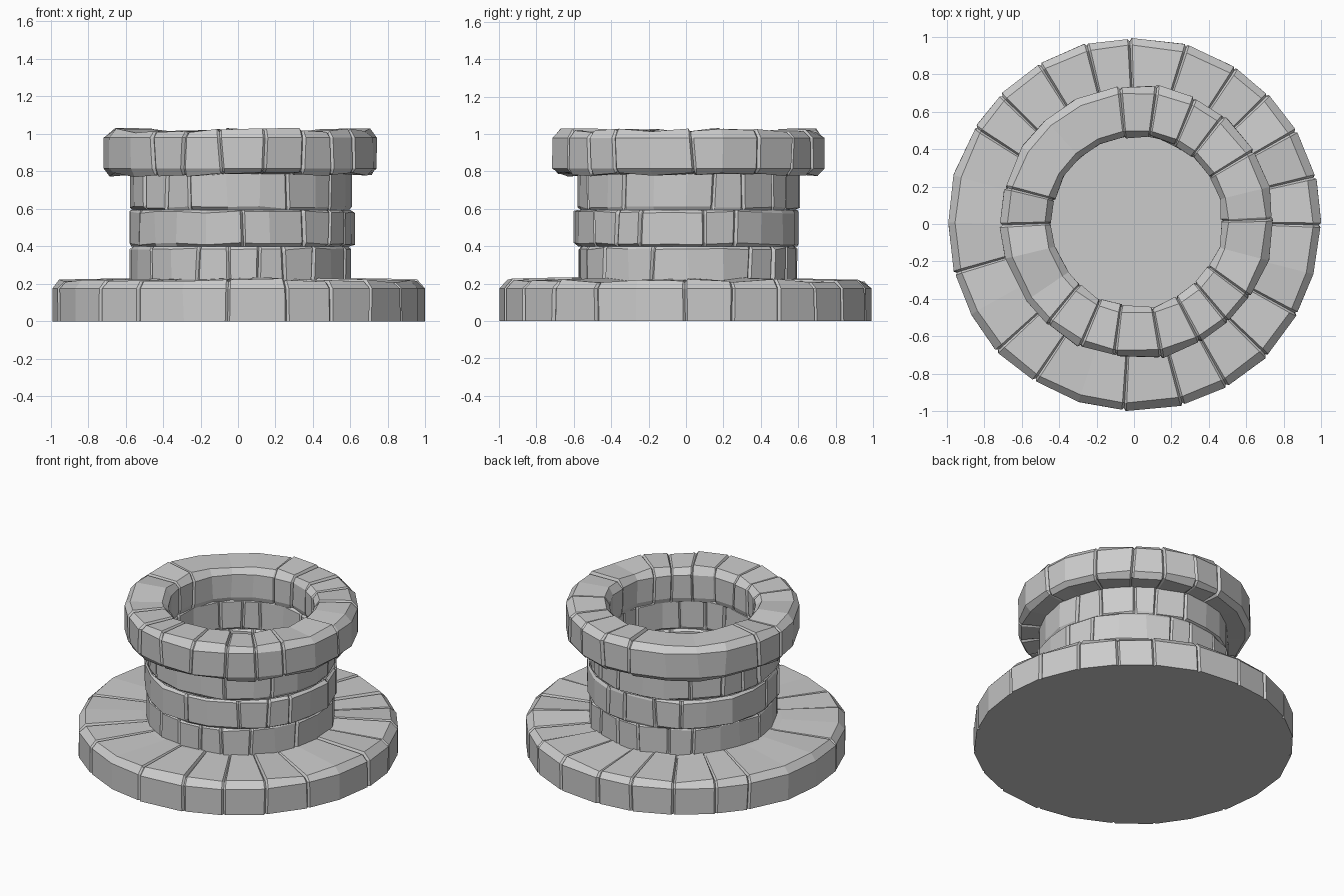
import bpy, bmesh, random
from math import sin, cos, radians, tau

if "Cube" in bpy.data.objects:
    bpy.data.objects.remove(bpy.data.objects["Cube"])

random.seed(7)


def joints(count, start=0.0, wobble=0.16):
    """Irregular joint angles around the circle."""
    step = tau / count
    return [start + step * (i + random.uniform(-wobble, wobble)) for i in range(count)]


def stone_ring(name, angles, profile, centre=(0, 0), groove=0.014, gap=0.012,
               jr=0.008, jz=0.008, lean=0.1, skip=0.25, cap=False):
    """Sweep a profile of (r, z, inward dr, inward dz) round the stones,
    sinking it at every joint so that each block gets bevelled edges."""
    bm = bmesh.new()
    sections = []
    zmid = sum(p[1] for p in profile) / len(profile)
    rmid = sum(p[0] for p in profile) / len(profile)

    def section(a, tilt, sink, off_r, off_z):
        row = []
        for r, z, dr, dz in profile:
            rr = r + dr * sink + abs(dr) * off_r
            zz = z + dz * sink + abs(dz) * off_z
            t = a + tilt[0] * (z - zmid) + tilt[1] * (r - rmid)
            row.append(bm.verts.new((centre[0] + rr * cos(t), centre[1] + rr * sin(t), zz)))
        sections.append(row)

    n = len(angles)
    tilts = [(random.uniform(-lean, lean), random.uniform(-lean, lean)) for _ in angles]
    rises = [random.uniform(-jz, jz) for _ in angles]
    outs = [random.uniform(-jr, jr) for _ in angles]
    g = gap / max(p[0] for p in profile)
    for i, a in enumerate(angles):
        if random.random() < skip:
            # tight joint: only a change of plane
            section(a, tilts[i], 0, outs[i], rises[i])
            continue
        step_r = random.uniform(-0.5, 0.5) * jr
        step_z = random.uniform(-0.5, 0.5) * jz
        section(a - g, tilts[i], 0, outs[i] - step_r, rises[i] - step_z)
        section(a, tilts[i], groove, outs[i], rises[i])
        section(a + g, tilts[i], 0, outs[i] + step_r, rises[i] + step_z)

    for i, row in enumerate(sections):
        nxt = sections[(i + 1) % len(sections)]
        for k in range(len(profile) - 1):
            bm.faces.new((row[k], nxt[k], nxt[k + 1], row[k + 1]))
    if cap:
        bm.faces.new([row[-1] for row in sections])
    bmesh.ops.recalc_face_normals(bm, faces=bm.faces)
    mesh = bpy.data.meshes.new(name)
    bm.to_mesh(mesh)
    bm.free()
    obj = bpy.data.objects.new(name, mesh)
    bpy.context.collection.objects.link(obj)
    return obj


# Broad base slabs with a flat underside
base_angles = [radians(a) for a in (0, 15, 30, 44, 57, 74, 91, 105, 120, 136, 149, 165,
                                    180, 195, 209, 223, 238, 253, 267, 285, 300, 315, 331, 344)]
stone_ring("base_slabs", base_angles,
           [(0.54, 0.225, 0, 0), (0.60, 0.222, 0, -1), (0.955, 0.215, 0, -1),
            (0.995, 0.175, -1, 0), (0.995, 0.0, -1, 0)],
           jr=0.006, jz=0.01, lean=0.05, skip=0.15, cap=True)

# Three courses of wall stones, outside and inside
mid = (0.015, 0.01)
for i, (z0, z1, r) in enumerate([(0.20, 0.40, 0.585), (0.40, 0.595, 0.60), (0.595, 0.80, 0.592)]):
    b = 0.013
    stone_ring(f"outer_wall_course_{i + 1}", joints(22, i * 0.14),
               [(r - b, z0, 0, 0), (r, z0 + b, -1, 1), (r, z1 - b, -1, -1), (r - b, z1, 0, 0)],
               mid, jr=0.01, jz=0.006, skip=0.3)
    q = 0.465
    zb = 0.1 if i == 0 else z0
    stone_ring(f"inner_wall_course_{i + 1}", joints(20, i * 0.15),
               [(q + b, zb, 0, 0), (q, zb + b, 1, 1), (q, z1 - b, 1, -1), (q + b, z1, 0, 0)],
               mid, jr=0.008, jz=0.006, skip=0.3)

# Overhanging rim stones
stone_ring("rim_stones", joints(22, 0.02),
           [(0.49, 0.785, 0, 0), (0.465, 0.79, 1, 0), (0.455, 0.82, 1, 0), (0.455, 0.975, 1, 0),
            (0.49, 1.015, 0, -1), (0.69, 1.018, 0, -1), (0.727, 0.98, -1, 0),
            (0.727, 0.815, -1, 0), (0.70, 0.782, 0, 1), (0.56, 0.785, 0, 0)],
           mid, jr=0.009, jz=0.013, lean=0.12, skip=0.25)

# Floor inside the well
bpy.ops.mesh.primitive_circle_add(vertices=22, radius=0.48, fill_type='NGON',
                                  location=(mid[0], mid[1], 0.1))
bpy.context.object.name = "well_floor"
